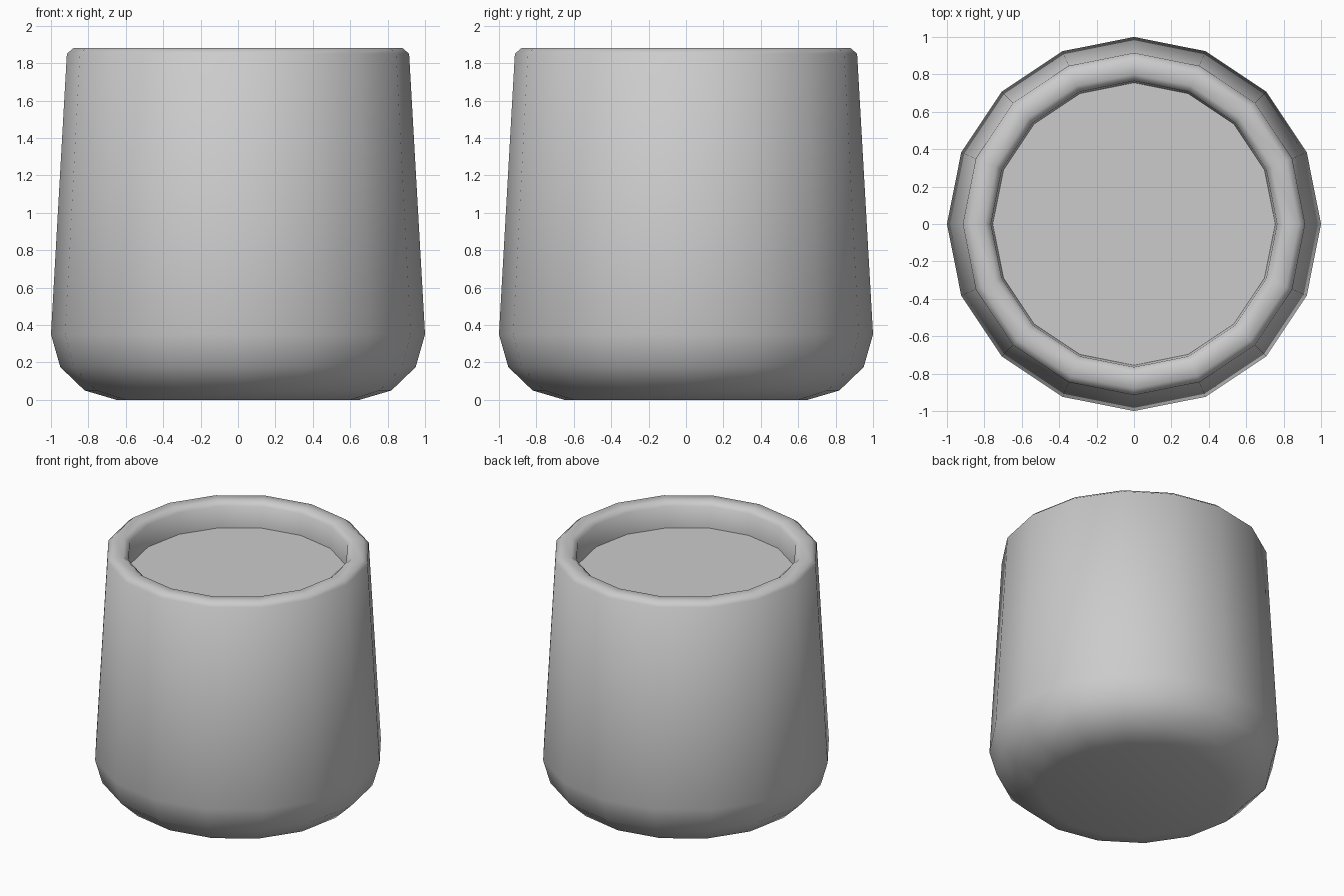
import bpy, bmesh, math

if "Cube" in bpy.data.objects:
    bpy.data.objects.remove(bpy.data.objects["Cube"])

SIDES = 16


def revolve(name, profile, cap_start=False, cap_end=False):
    """Spin an (r, z) profile into a 16-sided smooth shell."""
    bm = bmesh.new()
    rings = []
    for r, z in profile:
        rings.append([bm.verts.new((r * math.cos(2 * math.pi * i / SIDES),
                                    r * math.sin(2 * math.pi * i / SIDES), z))
                      for i in range(SIDES)])
    for a, b in zip(rings, rings[1:]):
        for i in range(SIDES):
            j = (i + 1) % SIDES
            bm.faces.new((a[i], a[j], b[j], b[i]))
    if cap_start:
        bm.faces.new(rings[0][::-1])
    if cap_end:
        bm.faces.new(rings[-1])
    mesh = bpy.data.meshes.new(name)
    bm.to_mesh(mesh)
    bm.free()
    obj = bpy.data.objects.new(name, mesh)
    bpy.context.collection.objects.link(obj)
    bpy.ops.object.select_all(action='DESELECT')
    obj.select_set(True)
    bpy.context.view_layer.objects.active = obj
    bpy.ops.object.shade_smooth_by_angle(angle=math.radians(50))
    return obj


# Cup: base, rounded foot, tapered wall, bevelled rim and inner wall
revolve("cup_body", [(0.65, 0.0), (0.82, 0.05), (0.95, 0.175), (1.0, 0.35),
                     (0.915, 1.85), (0.88, 1.88), (0.80, 1.88),
                     (0.765, 1.85), (0.755, 1.69)], cap_start=True)

# Flat surface filling the cup just below the rim
revolve("fill_surface", [(0.755, 1.69)], cap_end=True)
